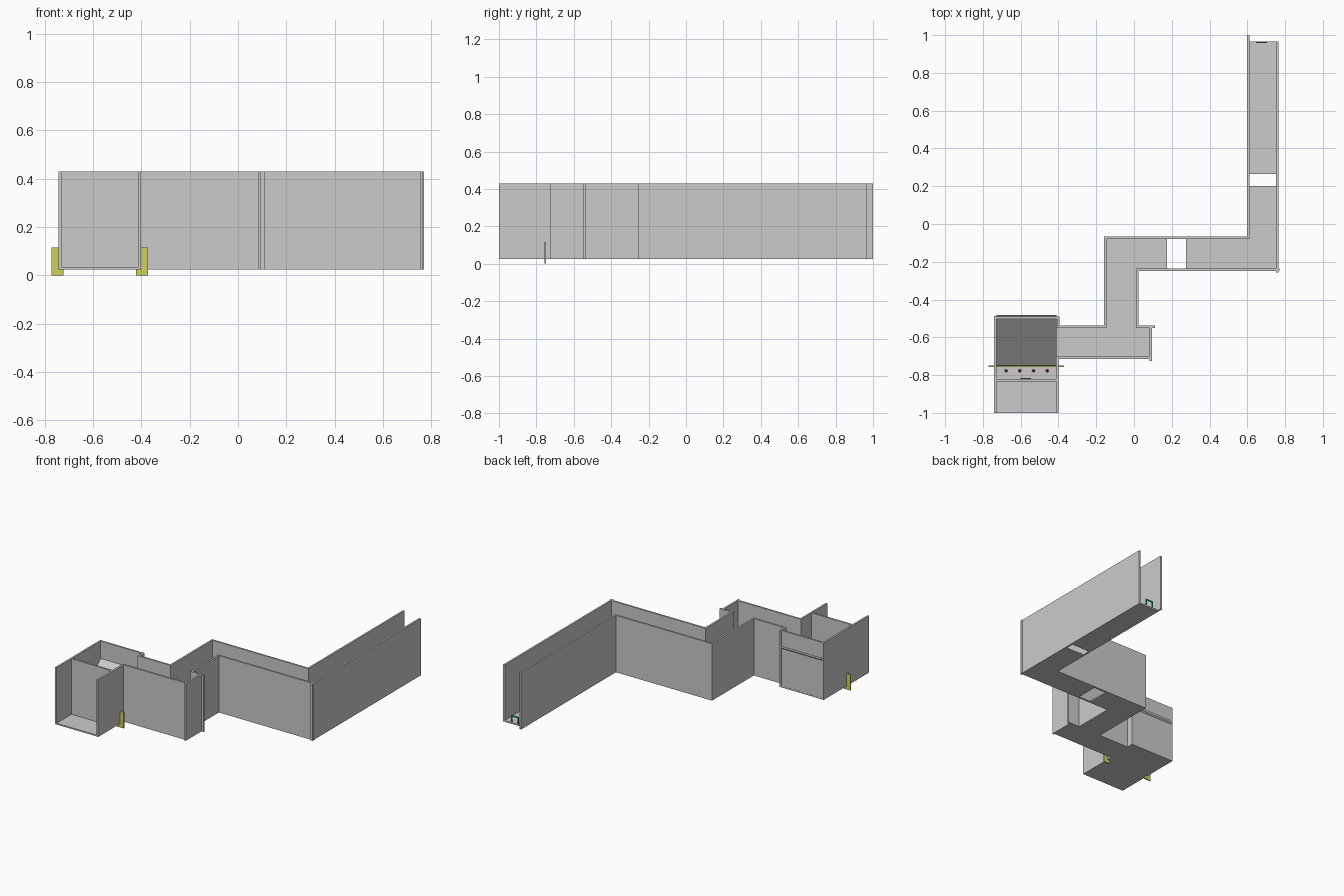
import bpy, bmesh
from mathutils import Vector

if "Cube" in bpy.data.objects:
    bpy.data.objects.remove(bpy.data.objects["Cube"])

Z0, ZF, Z1 = 0.025, 0.035, 0.43      # underside, floor top, wall top


def material(name, color):
    m = bpy.data.materials.new(name)
    m.diffuse_color = color
    m.use_nodes = True
    m.node_tree.nodes["Principled BSDF"].inputs["Base Color"].default_value = m.diffuse_color
    return m


def finish(name, bm, mat=None):
    bmesh.ops.recalc_face_normals(bm, faces=bm.faces)
    me = bpy.data.meshes.new(name)
    bm.to_mesh(me)
    bm.free()
    ob = bpy.data.objects.new(name, me)
    bpy.context.collection.objects.link(ob)
    if mat:
        me.materials.append(mat)
    return ob


def box(name, x0, x1, y0, y1, z0, z1, mat=None):
    bm = bmesh.new()
    bmesh.ops.create_cube(bm, size=1)
    for v in bm.verts:
        v.co = Vector(((x0 + x1) / 2 + v.co.x * (x1 - x0),
                       (y0 + y1) / 2 + v.co.y * (y1 - y0),
                       (z0 + z1) / 2 + v.co.z * (z1 - z0)))
    return finish(name, bm, mat)


def extrude(name, pts, depth, mat=None):
    bm = bmesh.new()
    f = bm.faces.new([bm.verts.new(p) for p in pts])
    r = bmesh.ops.extrude_face_region(bm, geom=[f])
    bmesh.ops.translate(bm, vec=depth,
                        verts=[v for v in r["geom"] if isinstance(v, bmesh.types.BMVert)])
    return finish(name, bm, mat)


def arch(name, xc, half, leg, y, z0, z1, bar, thick, mat):
    # upside-down U outline in the xz plane
    a, b, zi = half, half - leg, z1 - bar
    prof = [(-a, z0), (-a, z1), (a, z1), (a, z0), (b, z0), (b, zi), (-b, zi), (-b, z0)]
    return extrude(name, [(xc + px, y, pz) for px, pz in prof], (0, thick, 0), mat)


yellow = material("yellow", (0.62, 0.62, 0.12, 1))
red = material("red", (0.6, 0.05, 0.15, 1))
green = material("green", (0.03, 0.45, 0.25, 1))
dark = material("dark", (0.12, 0.1, 0.14, 1))

# Floor pieces, with gaps in the last two corridors
floors = {
    "room_floor": (-0.735, -0.407, -1.0, -0.49),
    "entry_corridor_floor": (-0.407, 0.09, -0.71, -0.545),
    "link_corridor_floor": (-0.15, 0.015, -0.545, -0.24),
    "cross_corridor_floor_left": (-0.15, 0.175, -0.24, -0.073),
    "cross_corridor_floor_right": (0.275, 0.76, -0.24, -0.073),
    "long_corridor_floor_near": (0.604, 0.76, -0.073, 0.20),
    "long_corridor_floor_far": (0.604, 0.76, 0.265, 0.965),
}
for name, r in floors.items():
    box(name, *r, Z0, ZF)

# Full-height walls
walls = {
    "room_left_wall": (-0.742, -0.729, -1.0, -0.488),
    "room_right_wall_front": (-0.414, -0.401, -1.0, -0.702),
    "room_right_wall_back": (-0.407, -0.394, -0.55, -0.49),
    "room_back_wall": (-0.742, -0.394, -0.504, -0.491),
    "room_partition": (-0.729, -0.414, -0.834, -0.821),
    "entry_south_wall": (-0.414, 0.085, -0.715, -0.702),
    "entry_north_wall": (-0.407, -0.145, -0.55, -0.537),
    "entry_end_wall": (0.083, 0.096, -0.725, -0.545),
    "entry_corner_wall": (0.01, 0.112, -0.55, -0.537),
    "link_west_wall": (-0.158, -0.145, -0.55, -0.067),
    "link_east_wall": (0.01, 0.023, -0.55, -0.235),
    "cross_north_wall": (-0.158, 0.611, -0.08, -0.067),
    "cross_south_wall": (0.01, 0.77, -0.248, -0.235),
    "long_west_wall": (0.599, 0.611, -0.08, 1.0),
    "long_east_wall": (0.752, 0.765, -0.257, 0.965),
}
for name, r in walls.items():
    box(name, *r, Z0, Z1)

# Sloping ramp whose upper edge shows through the back wall
ramp = [(-0.748, 0.095), (-0.482, 0.325), (-0.482, 0.31), (-0.748, 0.08)]
extrude("ramp", [(-0.729, y, z) for y, z in ramp], (0.318, 0, 0))

# Yellow frame straddling the room
arch("yellow_frame", -0.5715, 0.2, 0.05, -0.757, 0.0, 0.115, 0.03, 0.008, yellow)

# Row of red pegs behind the partition
for i in range(4):
    bm = bmesh.new()
    bmesh.ops.create_cone(bm, cap_ends=True, segments=8, radius1=0.008, radius2=0.003, depth=0.02)
    bmesh.ops.translate(bm, verts=bm.verts, vec=(-0.677 + i * 0.0725, -0.777, ZF + 0.01))
    finish(f"red_peg_{i + 1}", bm, red)

# Small dark plate on the partition
box("dark_plate", -0.6, -0.545, -0.821, -0.815, ZF, 0.09, dark)

# Green arch at the far end of the long corridor
arch("green_arch", 0.675, 0.03, 0.008, 0.958, ZF, 0.085, 0.008, 0.006, green)
